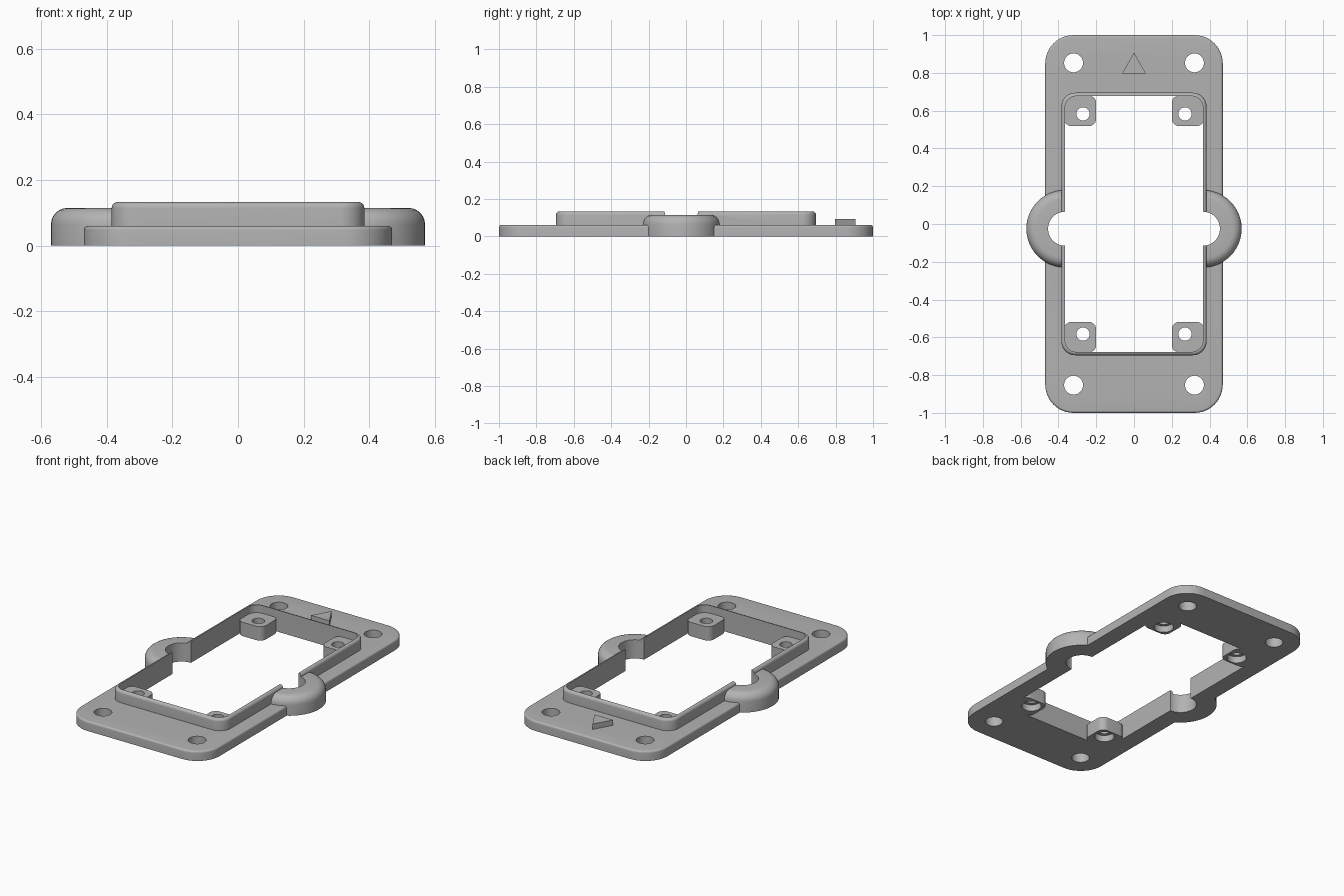
import bpy, bmesh
from math import sin, cos, pi

if "Cube" in bpy.data.objects:
    bpy.data.objects.remove(bpy.data.objects["Cube"])

grey = bpy.data.materials.new("grey_plastic")
grey.use_nodes = True
colour = (0.45, 0.45, 0.45, 1)
grey.diffuse_color = colour
grey.node_tree.nodes["Principled BSDF"].inputs["Base Color"].default_value = colour

STEPS = 12


def rounded_outline(cx, cy, hx, hy, r):
    """Points of a rounded rectangle; a circle when hx == hy == r."""
    points = []
    for corner, (sx, sy) in enumerate([(1, 1), (-1, 1), (-1, -1), (1, -1)]):
        for i in range(STEPS + 1):
            a = (corner + i / STEPS) * pi / 2
            p = (cx + sx * (hx - r) + r * cos(a), cy + sy * (hy - r) + r * sin(a))
            if not points or abs(p[0] - points[-1][0]) + abs(p[1] - points[-1][1]) > 1e-5:
                points.append(p)
    if abs(points[0][0] - points[-1][0]) + abs(points[0][1] - points[-1][1]) < 1e-5:
        points.pop()
    return points


def loft(name, layers):
    """Solid through stacked outlines, given as (points, z)."""
    bm = bmesh.new()
    rings = [[bm.verts.new((x, y, z)) for x, y in pts] for pts, z in layers]
    bm.faces.new(rings[0][::-1])
    bm.faces.new(rings[-1])
    n = len(rings[0])
    for low, high in zip(rings, rings[1:]):
        for i in range(n):
            j = (i + 1) % n
            bm.faces.new((low[i], low[j], high[j], high[i]))
    bmesh.ops.recalc_face_normals(bm, faces=bm.faces)
    mesh = bpy.data.meshes.new(name)
    bm.to_mesh(mesh)
    bm.free()
    mesh.materials.append(grey)
    obj = bpy.data.objects.new(name, mesh)
    bpy.context.collection.objects.link(obj)
    return obj


def block(name, cx, cy, hx, hy, r, z0, z1, fillet=0):
    """Rounded block with an optional rounded top edge."""
    layers = [(rounded_outline(cx, cy, hx, hy, r), z0)]
    if fillet:
        for i in range(7):
            a = i / 6 * pi / 2
            inset = fillet * (1 - cos(a))
            layers.append((rounded_outline(cx, cy, hx - inset, hy - inset, r - inset),
                           z1 - fillet * (1 - sin(a))))
    else:
        layers.append((rounded_outline(cx, cy, hx, hy, r), z1))
    return loft(name, layers)


def cylinder(name, cx, cy, r, z0, z1, fillet=0):
    return block(name, cx, cy, r, r, r, z0, z1, fillet)


def combine(target, tool, operation):
    mod = target.modifiers.new("cut", "BOOLEAN")
    mod.operation = operation
    mod.solver = "EXACT"
    mod.object = tool
    bpy.context.view_layer.objects.active = target
    bpy.ops.object.modifier_apply(modifier=mod.name)
    bpy.data.objects.remove(tool)


def finish(obj):
    bpy.ops.object.select_all(action="DESELECT")
    obj.select_set(True)
    bpy.context.view_layer.objects.active = obj
    bpy.ops.object.shade_smooth_by_angle(angle=pi / 6)


SIDES = (-1, 1)
CORNERS = [(sx, sy) for sx in SIDES for sy in SIDES]
RING_X, RING_Y = 0.365, -0.025

# Base plate, raised rim and side rings
frame = block("mounting_frame", 0, 0, 0.47, 1, 0.15, 0, 0.06, 0.012)
combine(frame, block("rim", 0, 0, 0.385, 0.695, 0.075, 0.01, 0.133, 0.018), "UNION")
for s in SIDES:
    combine(frame, cylinder("side_ring", s * RING_X, RING_Y, 0.205, 0, 0.115, 0.05), "UNION")

# Central opening and round side notches
combine(frame, block("opening", 0, 0, 0.365, 0.677, 0.06, -0.1, 0.3), "DIFFERENCE")
for s in SIDES:
    combine(frame, cylinder("notch", s * RING_X, RING_Y, 0.09, -0.1, 0.3), "DIFFERENCE")

# Inner corner bosses with screw holes, counterbored from below
for sx, sy in CORNERS:
    combine(frame, block("boss", sx * 0.285, sy * 0.599, 0.085, 0.081, 0.04, 0, 0.085), "UNION")
for sx, sy in CORNERS:
    x, y = sx * 0.27, sy * 0.583
    combine(frame, cylinder("screw_hole", x, y, 0.035, -0.1, 0.3), "DIFFERENCE")
    combine(frame, cylinder("counterbore", x, y, 0.055, -0.1, 0.04), "DIFFERENCE")

# Outer mounting holes
for sx, sy in CORNERS:
    combine(frame, cylinder("mount_hole", sx * 0.32, sy * 0.853, 0.05, -0.1, 0.3), "DIFFERENCE")
finish(frame)

# Raised direction marker
triangle = [(-0.063, 0.797), (0.063, 0.797), (0, 0.907)]
finish(loft("triangle_marker", [(triangle, 0.055), (triangle, 0.093)]))
